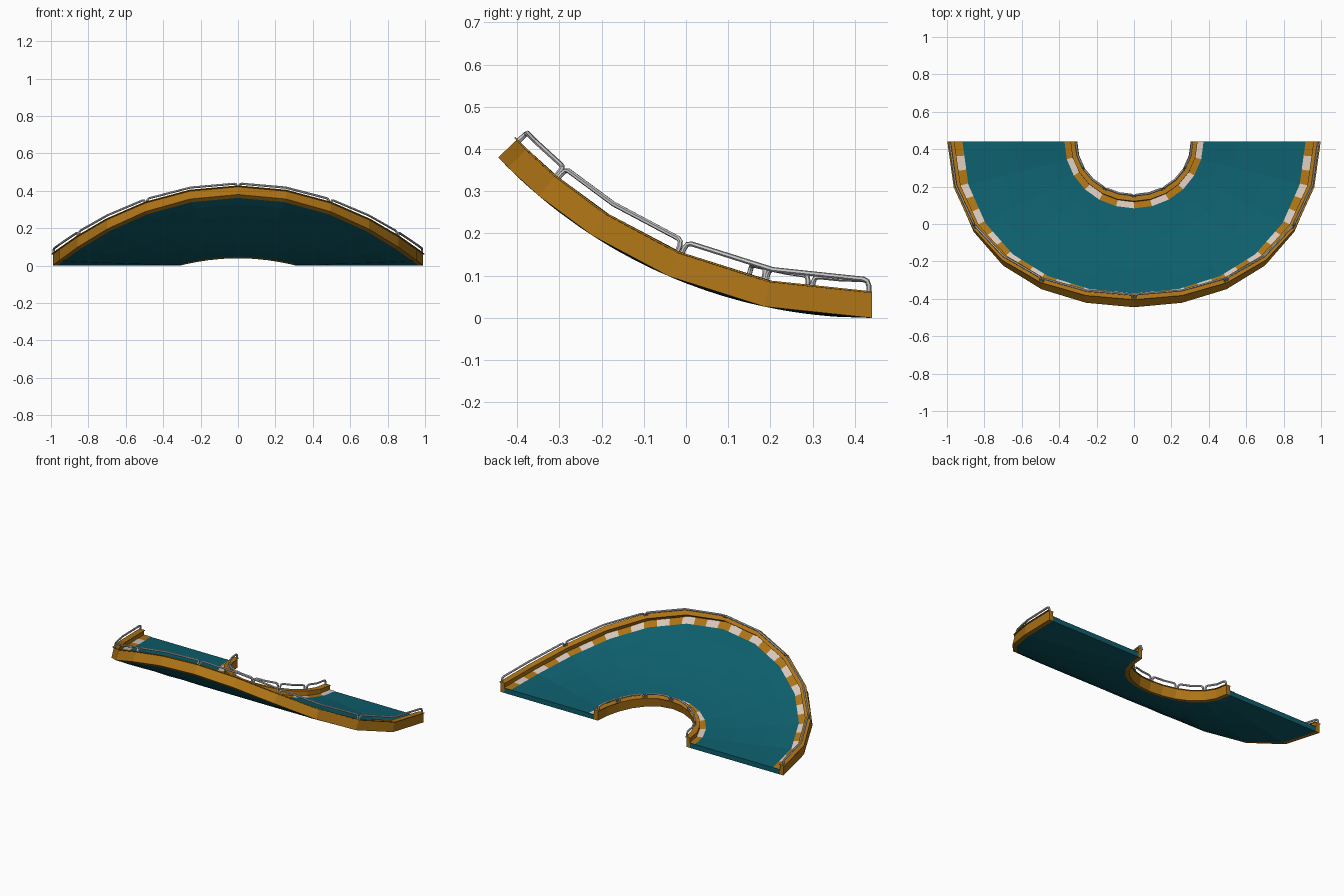
import bpy
from math import sin, cos, pi
from mathutils import Vector

if "Cube" in bpy.data.objects:
    bpy.data.objects.remove(bpy.data.objects["Cube"])

SEG = 12          # flat sides around the half ring
R_BEND = 1.22     # radius of the upward bend
DECK_H, WALL_H, RAIL_H = 0.031, 0.060, 0.090


def material(name, col):
    m = bpy.data.materials.new(name)
    m.diffuse_color = (*col, 1)
    m.use_nodes = True
    m.node_tree.nodes["Principled BSDF"].inputs["Base Color"].default_value = m.diffuse_color
    return m


TEAL = material("teal", (0.004, 0.112, 0.150))
ORANGE = material("orange", (0.42, 0.175, 0.008))
PALE = material("pale", (0.70, 0.57, 0.49))


def bend(r, k, h):
    """Corner k of the ring at radius r and height h, bent upward to the front."""
    a = pi * k / SEG
    t = r * sin(a) / R_BEND
    return Vector((-r * cos(a), 0.44 - (R_BEND - h) * sin(t),
                   R_BEND - (R_BEND - h) * cos(t)))


def point(r, u, h):
    """Position u (0..SEG) along the faceted ring."""
    k = min(int(u + 1e-6), SEG - 1)
    return bend(r, k, h).lerp(bend(r, k + 1, h), u - k)


def add_mesh(name, verts, faces, mats, ids=None):
    me = bpy.data.meshes.new(name)
    me.from_pydata(verts, [], faces)
    for m in mats:
        me.materials.append(m)
    if ids:
        for p, i in zip(me.polygons, ids):
            p.material_index = i
    ob = bpy.data.objects.new(name, me)
    bpy.context.collection.objects.link(ob)
    return ob


def sweep(name, radii, h0, h1, mat):
    """Closed slab between two heights, swept around the half ring."""
    prof = [(r, h0) for r in radii] + [(r, h1) for r in reversed(radii)]
    n = len(prof)
    verts = [bend(r, k, h) for k in range(SEG + 1) for r, h in prof]
    faces = [(k * n + i, (k + 1) * n + i, (k + 1) * n + (i + 1) % n, k * n + (i + 1) % n)
             for k in range(SEG) for i in range(n)]
    for base, flip in ((0, 1), (SEG * n, -1)):
        for i in range(len(radii) - 1):
            q = (base + i, base + i + 1, base + n - 2 - i, base + n - 1 - i)
            faces.append(q[::flip])
    return add_mesh(name, verts, faces, [mat])


def curb(name, r0, r1, tiles):
    """Strip of alternating tiles lying on the deck, cut at tile and facet edges."""
    verts, faces, ids = [], [], []
    h = DECK_H + 0.002
    cuts = sorted({round(SEG * i / tiles, 5) for i in range(tiles + 1)} | set(range(SEG + 1)))
    for u0, u1 in zip(cuts, cuts[1:]):
        b = len(verts)
        verts += [point(r, u, h) for r, u in ((r0, u0), (r0, u1), (r1, u1), (r1, u0))]
        faces.append((b + 3, b + 2, b + 1, b))
        ids.append(int((u0 + u1) / 2 * tiles / SEG) % 2)
    return add_mesh(name, verts, faces, [ORANGE, PALE], ids)


def railing(name, r, gap):
    """Six hoops of bent tube, each spanning two facets."""
    cu = bpy.data.curves.new(name, 'CURVE')
    cu.dimensions = '3D'
    cu.bevel_depth = 0.006
    cu.bevel_resolution = 1
    cu.use_fill_caps = True
    side = r * pi / SEG
    g, c = gap / side, 0.014 / side
    for s in range(0, SEG, 2):
        half = [(g, WALL_H), (g, RAIL_H - 0.014), (g + 0.3 * c, RAIL_H - 0.004),
                (g + c, RAIL_H)]
        path = [(s + u, h) for u, h in half] + [(s + 1, RAIL_H)]
        path += [(s + 2 - u, h) for u, h in reversed(half)]
        sp = cu.splines.new('POLY')
        sp.points.add(len(path) - 1)
        for p, (u, h) in zip(sp.points, path):
            p.co = (*point(r, u, h), 1)
        sp.use_smooth = False
    ob = bpy.data.objects.new(name, cu)
    bpy.context.collection.objects.link(ob)
    return ob


# road deck, subdivided across so it follows the bend
lanes = [0.372 + 0.545 * i / 6 for i in range(7)]
sweep("deck", [0.335] + lanes + [0.965], 0, DECK_H, TEAL)
# side walls with a thin overhanging cap
sweep("outer_wall", [0.965, 0.99], 0, WALL_H, ORANGE)
sweep("inner_wall", [0.31, 0.335], 0, WALL_H, ORANGE)
sweep("outer_cap", [0.960, 0.998], WALL_H - 0.001, WALL_H + 0.003, ORANGE)
sweep("inner_cap", [0.303, 0.340], WALL_H - 0.001, WALL_H + 0.003, ORANGE)
# striped curbs
curb("outer_curb", 0.917, 0.965, 37)
curb("inner_curb", 0.335, 0.372, 12)
# tube railings
railing("outer_railing", 0.986, 0.0075)
railing("inner_railing", 0.311, 0.0075)
